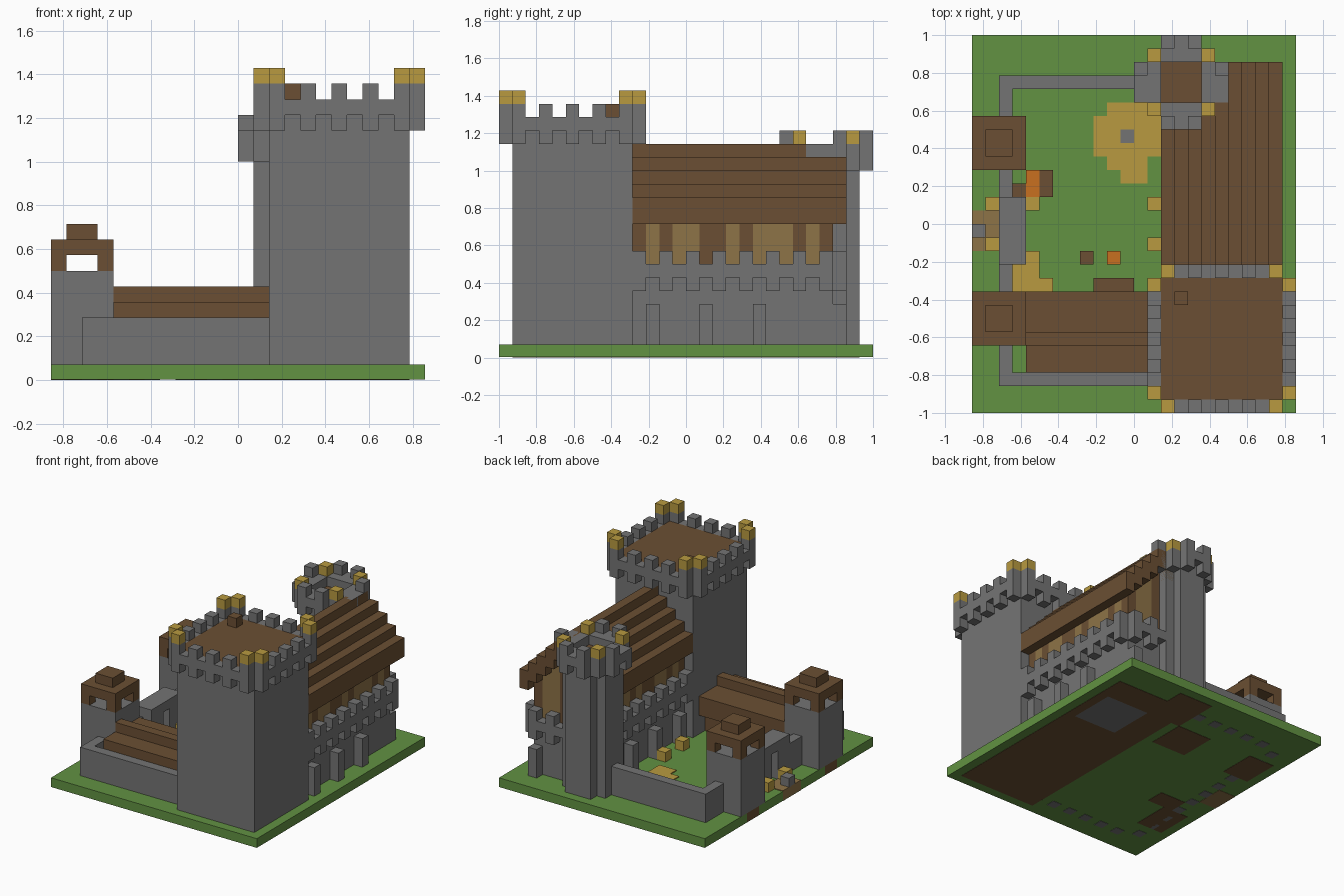
import bpy, bmesh
from mathutils import Matrix, Vector

U = 1 / 14  # one building block
OFF = Vector((12, 14, 0))

if "Cube" in bpy.data.objects:
    bpy.data.objects.remove(bpy.data.objects["Cube"], do_unlink=True)


def linear(h):
    c = int(h, 16) / 255
    return c / 12.92 if c < 0.04 else ((c + 0.055) / 1.055) ** 2.4


PALETTE = {"stone": "747474", "grass": "629242", "wood": "6b4f33",
           "straw": "b89a40", "plaster": "8d7347", "orange": "c87020"}
NAMES = list(PALETTE)
MATS = []
for name, code in PALETTE.items():
    m = bpy.data.materials.new(name)
    m.use_nodes = True
    col = [linear(code[k:k + 2]) for k in (0, 2, 4)] + [1]
    m.diffuse_color = col
    m.node_tree.nodes["Principled BSDF"].inputs["Base Color"].default_value = col
    MATS.append(m)


class Part:
    """Collects boxes, given as (x range, y range, z range) in blocks."""

    def __init__(self, name):
        self.name, self.bm = name, bmesh.new()

    def box(self, color, x, y, z):
        lo, hi = (Vector(v) for v in zip(x, y, z))
        mid = ((lo + hi) / 2 - OFF) * U
        size = (hi - lo) * U
        mat = Matrix.Translation(mid) @ Matrix.Diagonal((*size, 1))
        made = bmesh.ops.create_cube(self.bm, size=1, matrix=mat)
        for f in {f for v in made["verts"] for f in v.link_faces}:
            f.material_index = NAMES.index(color)

    def cell(self, color, i, j, z0, z1):
        self.box(color, (i, i + 1), (j, j + 1), (z0, z1))

    def done(self):
        mesh = bpy.data.meshes.new(self.name)
        self.bm.to_mesh(mesh)
        self.bm.free()
        for m in MATS:
            mesh.materials.append(m)
        bpy.context.collection.objects.link(bpy.data.objects.new(self.name, mesh))


# Ground slab, with bare earth showing at the west edge
T = 0.06
p = Part("ground")
p.box("grass", (1, 24), (0, 28), (T, 1))
edge = [(0, 6, "grass"), (6, 8, "wood"), (8, 12, "grass"), (12, 15, "plaster"),
        (15, 19, "grass"), (19, 21, "wood"), (21, 28, "grass")]
for a, b, c in edge:
    p.box(c, (0, 1), (a, b), (T, 1))
p.done()

# Underside patches
p = Part("underside")
p.box("grass", (0, 24), (0, 28), (T / 2, T))
for x, y in [((14, 23), (1, 17)), ((14, 17), (17, 22)), ((22, 23), (17, 25)),
             ((17, 22), (22, 25)), ((13, 17), (22, 27)), ((9, 13), (18, 22)),
             ((1, 4), (5, 9)), ((1, 4), (18, 22)), ((3, 6), (9, 11))]:
    p.box("wood", x, y, (0, T / 2))
p.box("stone", (17, 22), (17, 22), (0, T / 2))
p.box("plaster", (0, 2), (12, 15), (0, T / 2))
for k in range(3, 24, 2):
    p.cell("stone", 2, k, 0, T / 2)
for k in range(4, 14, 2):
    p.cell("stone", k, 2, 0, T / 2)
    p.cell("stone", k, 24, 0, T / 2)
p.done()

# Great keep with corbelled battlements
p = Part("keep")
p.box("stone", (14, 23), (1, 10), (1, 17.5))
p.box("wood", (14, 23), (1, 10), (17.5, 18))
p.cell("wood", 15, 8, 18, 19)
for d in (0, 10):
    p.box("stone", (14, 23), (d, d + 1), (17, 18))
    p.box("stone", (13 + d, 14 + d), (1, 10), (17, 18))
    for s in range(0, 9, 2):
        for i, j in ((14 + s, d), (13 + d, 1 + s)):
            p.cell("stone", i, j, 16, 17)
            p.cell("stone", i, j, 18, 19)
            if s in (0, 8):
                p.cell("straw", i, j, 19, 20)
p.done()

# Round back tower: octagonal shaft and crown
p = Part("back_tower")
for x, y in (((14, 17), (22, 27)), ((13, 14), (23, 26)), ((17, 18), (23, 26))):
    p.box("stone", x, y, (1, 14.5))
for i in range(12, 19):
    for j in range(21, 28):
        a, b = abs(i - 15), abs(j - 24)
        if a + b > 4:
            continue
        if max(a, b) <= 1:
            p.cell("wood", i, j, 14.5, 15)
        elif a == b == 2:
            p.cell("stone", i, j, 14, 16)
            p.cell("straw", i, j, 16, 17)
        else:
            tooth = (b == 3 and a == 1) or (a == 3 and j == 25)
            low = 15 if max(a, b) == 3 and (a + b) % 2 else 14
            p.cell("stone", i, j, low, 17 if tooth else 16)
p.done()

# Great hall: stone base, gallery, timbered storey
p = Part("hall_base")
p.box("stone", (15, 22), (10, 25), (1, 7))
for i in (14, 22):
    p.box("stone", (i, i + 1), (10, 25), (6, 7))
    for j in range(10, 25, 2):
        p.cell("stone", i, j, 5, 6)
        p.cell("stone", i, j, 7, 8)
    for j in (11, 15, 19):
        p.cell("stone", i, j, 1, 4)
p.box("stone", (18, 22), (25, 26), (6, 7))
for i in (19, 21):
    p.cell("stone", i, 25, 5, 6)
    p.cell("stone", i, 25, 7, 8)
p.cell("stone", 21, 25, 1, 4)
p.done()

p = Part("hall_timber_walls")
for j in range(10, 24):
    p.box("plaster" if j in (11, 13, 14, 17, 19, 20, 21, 23) else "wood",
          (15, 22), (j, j + 1), (7, 10.5))
for i in range(15, 22):
    top = 14 - abs(i - 18)
    p.cell("wood" if i in (15, 18, 21) else "plaster", i, 24, 7, top)
p.done()

p = Part("hall_roof")
for i in range(14, 23):
    top = 16 - abs(i - 18)
    p.box("wood", (i, i + 1), (10, 26), (top - 2, top))
p.done()

# Curtain wall and gatehouse
p = Part("curtain_wall")
p.box("stone", (2, 14), (2, 3), (1, 4))
p.box("stone", (2, 13), (24, 25), (1, 4))
p.box("stone", (2, 3), (3, 11), (1, 4))
p.box("stone", (2, 3), (16, 24), (1, 4))
p.done()

p = Part("gatehouse")
p.box("stone", (2, 4), (11, 13), (1, 4))
p.box("stone", (2, 4), (14, 16), (1, 4))
p.box("stone", (2, 4), (11, 16), (4, 5))
p.done()

# Two west watchtowers with open lookouts
for name, j in (("south_watchtower", 5), ("north_watchtower", 18)):
    p = Part(name)
    p.box("stone", (0, 4), (j, j + 4), (1, 7))
    for a in (0, 3):
        for b in (0, 3):
            p.cell("wood", a, j + b, 7, 8)
    p.box("wood", (0, 4), (j, j + 4), (8, 9))
    p.box("wood", (1, 3), (j + 1, j + 3), (9, 10))
    p.done()

# Stable against the south wall
p = Part("stable")
p.box("wood", (4, 14), (3, 8), (1, 4))
p.box("wood", (4, 14), (3, 9), (4, 5))
p.box("wood", (4, 14), (8, 9), (3, 4))
p.box("wood", (4, 14), (5, 6), (5, 6))
p.box("wood", (9, 12), (9, 10), (1, 2))
p.done()

# Path and straw-covered yard
p = Part("path")
p.box("plaster", (0, 2), (12, 15), (1, 1.08))
p.done()

p = Part("straw_yard")
for j, x0, x1 in ((17, 11, 13), (18, 10, 13), (19, 9, 14), (20, 9, 14),
                  (21, 9, 14), (22, 10, 14)):
    p.box("straw", (x0, x1), (j, j + 1), (1, 1.1))
p.cell("stone", 11, 20, 1, 1.13)
p.done()

# Loose goods in the yard
p = Part("yard_goods")
for i, j in ((13, 12), (13, 15), (1, 12), (1, 15), (3, 9), (4, 9), (5, 9),
             (4, 10), (3, 10), (4, 11), (4, 15)):
    p.cell("straw", i, j, 1, 2)
for i, j in ((8, 11), (5, 16), (5, 17), (3, 16)):
    p.cell("wood", i, j, 1, 2)
for i, j in ((10, 11), (4, 16), (4, 17)):
    p.cell("orange", i, j, 1, 2)
p.cell("stone", 0, 13, 1, 2)
p.done()
